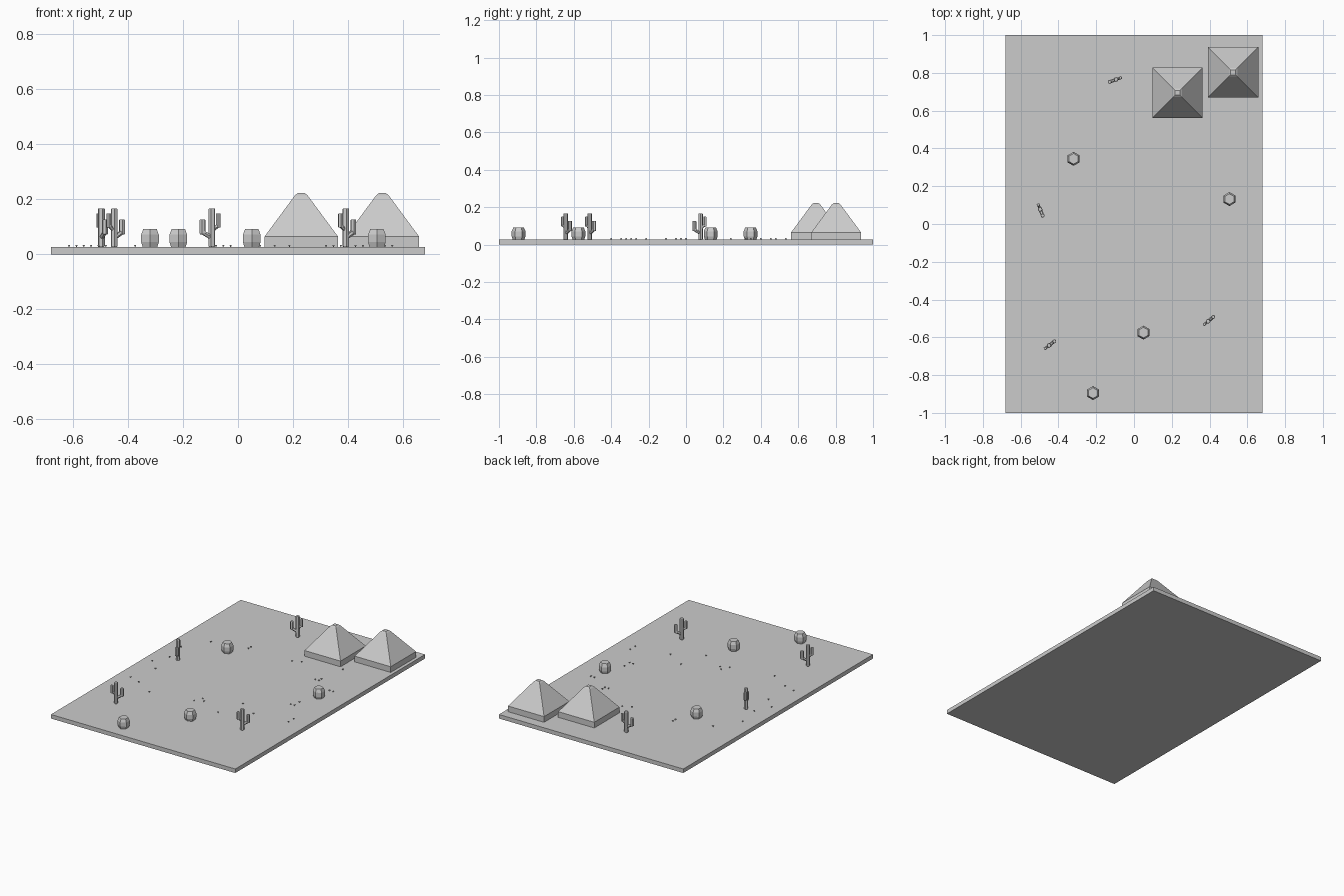
import bpy
import bmesh
import math
from mathutils import Matrix, Vector

cube = bpy.data.objects.get("Cube")
if cube:
    bpy.data.objects.remove(cube, do_unlink=True)

GROUND = 0.027
grey = bpy.data.materials.new("plain_grey")
grey.use_nodes = True
colour = (0.6, 0.6, 0.6, 1)
grey.diffuse_color = colour
grey.node_tree.nodes["Principled BSDF"].inputs["Base Color"].default_value = colour


def finish(bm, name, location=(0, 0, 0), angle=0):
    """Turn a bmesh into a named, flat shaded object."""
    bmesh.ops.recalc_face_normals(bm, faces=bm.faces)
    mesh = bpy.data.meshes.new(name)
    bm.to_mesh(mesh)
    bm.free()
    mesh.materials.append(grey)
    obj = bpy.data.objects.new(name, mesh)
    obj.location = location
    obj.rotation_euler.z = math.radians(angle)
    bpy.context.collection.objects.link(obj)
    return obj


def stack(bm, profile, sides, turn=0.0, matrix=Matrix()):
    """Loft regular polygons through (radius, height) pairs and cap the ends."""
    rings = []
    for radius, z in profile:
        ring = []
        for i in range(sides):
            a = turn + math.tau * i / sides
            point = Vector((radius * math.cos(a), radius * math.sin(a), z))
            ring.append(bm.verts.new(matrix @ point))
        rings.append(ring)
    for low, high in zip(rings, rings[1:]):
        for i in range(sides):
            j = (i + 1) % sides
            bm.faces.new((low[i], low[j], high[j], high[i]))
    bm.faces.new(rings[0])
    bm.faces.new(rings[-1])


def tube(bm, start, end, radius):
    """Six-sided bar with slightly tapered ends between two points."""
    start, end = Vector(start), Vector(end)
    span = end - start
    turn = span.to_track_quat('Z', 'Y').to_matrix().to_4x4()
    n, tip = span.length, radius * 0.25
    stack(bm, [(radius * 0.8, 0), (radius, tip), (radius, n - tip), (radius * 0.8, n)],
          6, matrix=Matrix.Translation(start) @ turn)


# Ground slab
bm = bmesh.new()
bmesh.ops.create_cube(bm, size=1)
bmesh.ops.scale(bm, vec=(1.36, 2, GROUND), verts=bm.verts)
finish(bm, "ground", (0, 0, GROUND / 2))

# Pyramids on square plinths
for i, (x, y) in enumerate([(0.23, 0.695), (0.525, 0.803)]):
    bm = bmesh.new()
    r = math.sqrt(2)
    stack(bm, [(0.133 * r, 0), (0.133 * r, 0.038), (0.023 * r, 0.187), (0.013 * r, 0.195)],
          4, math.pi / 4)
    finish(bm, f"pyramid_{i + 1}", (x, y, GROUND))

# Barrel cacti
for i, (x, y) in enumerate([(-0.32, 0.345), (0.505, 0.132), (0.05, -0.575), (-0.217, -0.895)]):
    bm = bmesh.new()
    stack(bm, [(0.031, 0), (0.037, 0.017), (0.037, 0.044), (0.028, 0.065)], 6, math.pi / 6)
    finish(bm, f"barrel_cactus_{i + 1}", (x, y, GROUND))

# Tall cacti: trunk, a long low arm on local +x and a short high arm on -x
tall = [(-0.095, 0.765, 200), (-0.45, -0.643, 38), (0.392, -0.515, 40), (-0.497, 0.078, -68)]
for i, (x, y, angle) in enumerate(tall):
    bm = bmesh.new()
    tube(bm, (0, 0, 0), (0, 0, 0.14), 0.013)
    for reach, low, high, radius in [(0.036, 0.045, 0.1, 0.011), (-0.025, 0.07, 0.122, 0.009)]:
        tube(bm, (0, 0, low - 0.012), (reach, 0, low + 0.008), radius * 0.8)
        tube(bm, (reach, 0, low), (reach, 0, high), radius)
    finish(bm, f"tall_cactus_{i + 1}", (x, y, GROUND), angle)

# Tiny desert tufts on a regular grid, narrow at the foot
tufts = [(-9, 18), (-9, 17), (-18, 15), (-22, 9), (-21, 3), (-23, -1), (-20, -4),
         (-22, -11), (-19, -12), (-14, -15), (3, 17), (5, 18), (15, 20), (14, 13),
         (13, 12), (14, 12), (19, 9), (20, 9), (17, 0), (16, -2), (17, -2), (21, -8),
         (21, -10), (7, -8), (12, -11), (5, -15), (-2, -11), (-1, -12), (-3, -13)]
bm = bmesh.new()
for column, row in tufts:
    place = Matrix.Translation((column * 0.0267, row * 0.0267, GROUND))
    stack(bm, [(0.002, 0), (0.006, 0.007)], 4, math.pi / 4, place)
finish(bm, "desert_tufts")
